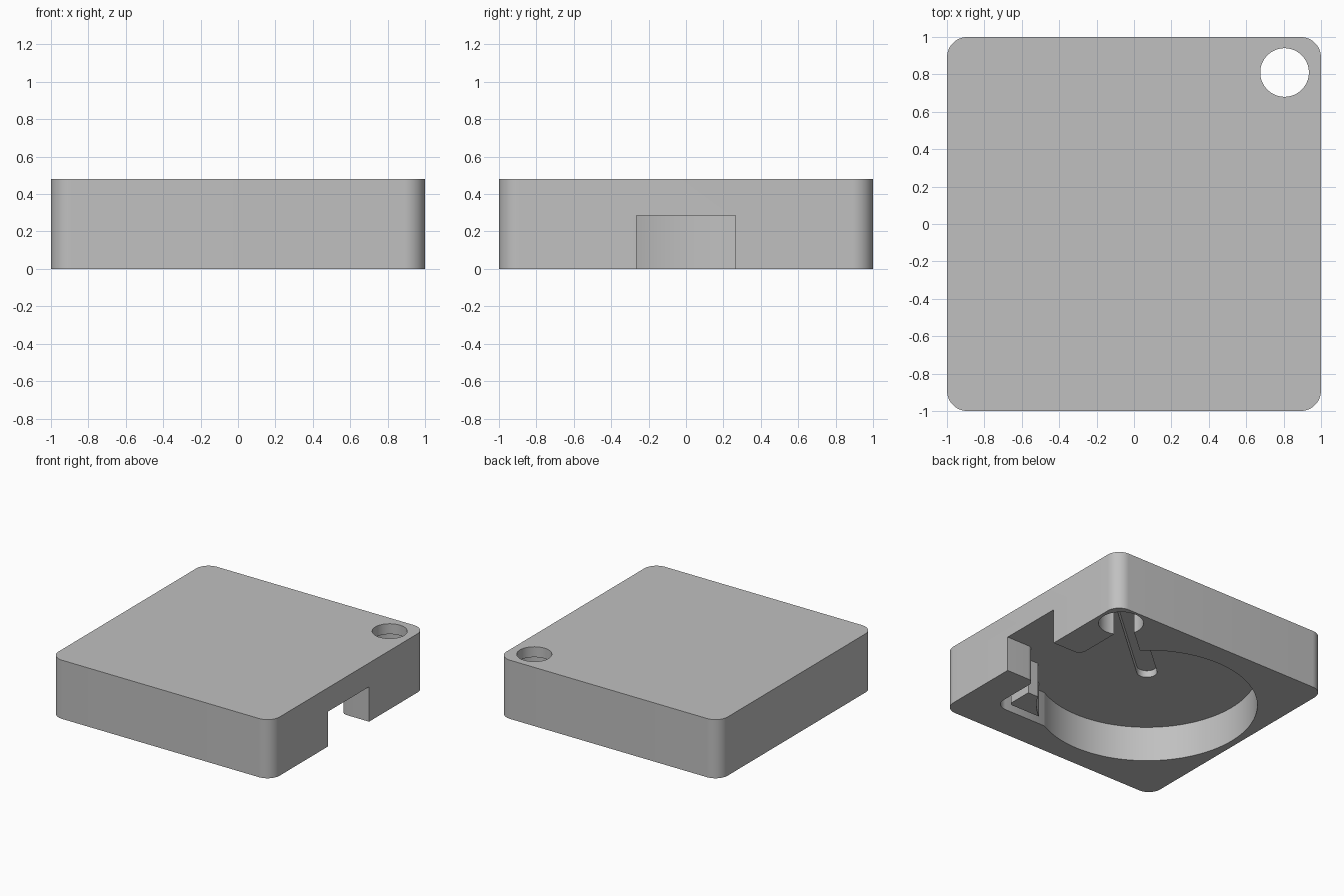
import bpy, bmesh, math
from mathutils import Vector

default = bpy.data.objects.get("Cube")
if default:
    bpy.data.objects.remove(default, do_unlink=True)

grey = bpy.data.materials.new("plain grey")
grey.use_nodes = True
colour = (0.53, 0.53, 0.53, 1)
grey.diffuse_color = colour
grey.node_tree.nodes["Principled BSDF"].inputs["Base Color"].default_value = colour

HEIGHT, CEILING, GROOVE_TOP, BORE_TOP = 0.48, 0.285, 0.34, 0.395
BELOW = -0.1
DISC, HOLE = Vector((-0.125, 0)), Vector((0.805, 0.81))


def arc(centre, radius, start, sweep, steps):
    return [Vector((centre[0] + radius * math.cos(start + sweep * i / steps),
                    centre[1] + radius * math.sin(start + sweep * i / steps)))
            for i in range(steps + 1)]


def circle(centre, radius, steps=96):
    return arc(centre, radius, 0, math.tau, steps)[:-1]


def capsule(a, b, radius):
    d = b - a
    heading = math.atan2(d.y, d.x)
    return (arc(b, radius, heading - math.pi / 2, math.pi, 24)
            + arc(a, radius, heading + math.pi / 2, math.pi, 24))


def filleted(corners, steps=12):
    """Outline from (x, y, radius) corners."""
    pts = []
    for i, (x, y, r) in enumerate(corners):
        p = Vector((x, y))
        if not r:
            pts.append(p)
            continue
        a = (Vector(corners[i - 1][:2]) - p).normalized()
        b = (Vector(corners[(i + 1) % len(corners)][:2]) - p).normalized()
        half = a.angle(b) / 2
        centre = p + (a + b).normalized() * (r / math.sin(half))
        start = p + a * (r / math.tan(half)) - centre
        end = p + b * (r / math.tan(half)) - centre
        t0 = math.atan2(start.y, start.x)
        sweep = math.atan2(start.x * end.y - start.y * end.x, start.dot(end))
        pts += arc(centre, r, t0, sweep, steps)
    return pts


def prism(name, outline, z0, z1):
    bm = bmesh.new()
    face = bm.faces.new([bm.verts.new((p.x, p.y, z0)) for p in outline])
    top = bmesh.ops.extrude_face_region(bm, geom=[face])["geom"]
    bmesh.ops.translate(bm, vec=(0, 0, z1 - z0),
                        verts=[v for v in top if isinstance(v, bmesh.types.BMVert)])
    bmesh.ops.recalc_face_normals(bm, faces=bm.faces)
    mesh = bpy.data.meshes.new(name)
    bm.to_mesh(mesh)
    bm.free()
    mesh.materials.append(grey)
    obj = bpy.data.objects.new(name, mesh)
    bpy.context.collection.objects.link(obj)
    return obj


# Rounded square housing
housing = prism("housing", filleted([(-1, -1, 0.11), (1, -1, 0.11),
                                     (1, 1, 0.11), (-1, 1, 0.11)]), 0, HEIGHT)

# Side opening, its pocket and the narrow channel that wraps a corner block
opening = filleted([
    (1.1, -0.265, 0), (1.1, 0.265, 0), (0.74, 0.265, 0.06),
    (0.74, 0.753, 0), (0.3, 0.37, 0), (0.3, -0.42, 0),
    (0.67, -0.42, 0), (0.67, -0.64, 0.03), (0.2, -0.64, 0),
    (0.2, -0.72, 0), (0.74, -0.72, 0.1), (0.74, -0.265, 0.06)])

cutters = [
    prism("disc_recess_cutter", circle(DISC, 0.818, 128), BELOW, CEILING),
    prism("side_opening_cutter", opening, BELOW, CEILING),
    prism("diagonal_groove_cutter", capsule(DISC, HOLE, 0.075), BELOW, GROOVE_TOP),
    prism("counterbore_cutter", circle(HOLE, 0.167, 64), BELOW, BORE_TOP),
    prism("through_hole_cutter", circle(HOLE, 0.13, 64), BELOW, HEIGHT + 0.1),
]

# Cut every recess out of the housing
bpy.ops.object.select_all(action="DESELECT")
bpy.context.view_layer.objects.active = housing
housing.select_set(True)
for cutter in cutters:
    cutter.hide_render = True
    mod = housing.modifiers.new("cut", "BOOLEAN")
    mod.operation = "DIFFERENCE"
    mod.solver = "EXACT"
    mod.object = cutter
    bpy.ops.object.modifier_apply(modifier=mod.name)
    bpy.data.objects.remove(cutter, do_unlink=True)

bpy.ops.object.shade_smooth_by_angle(angle=math.radians(30))
